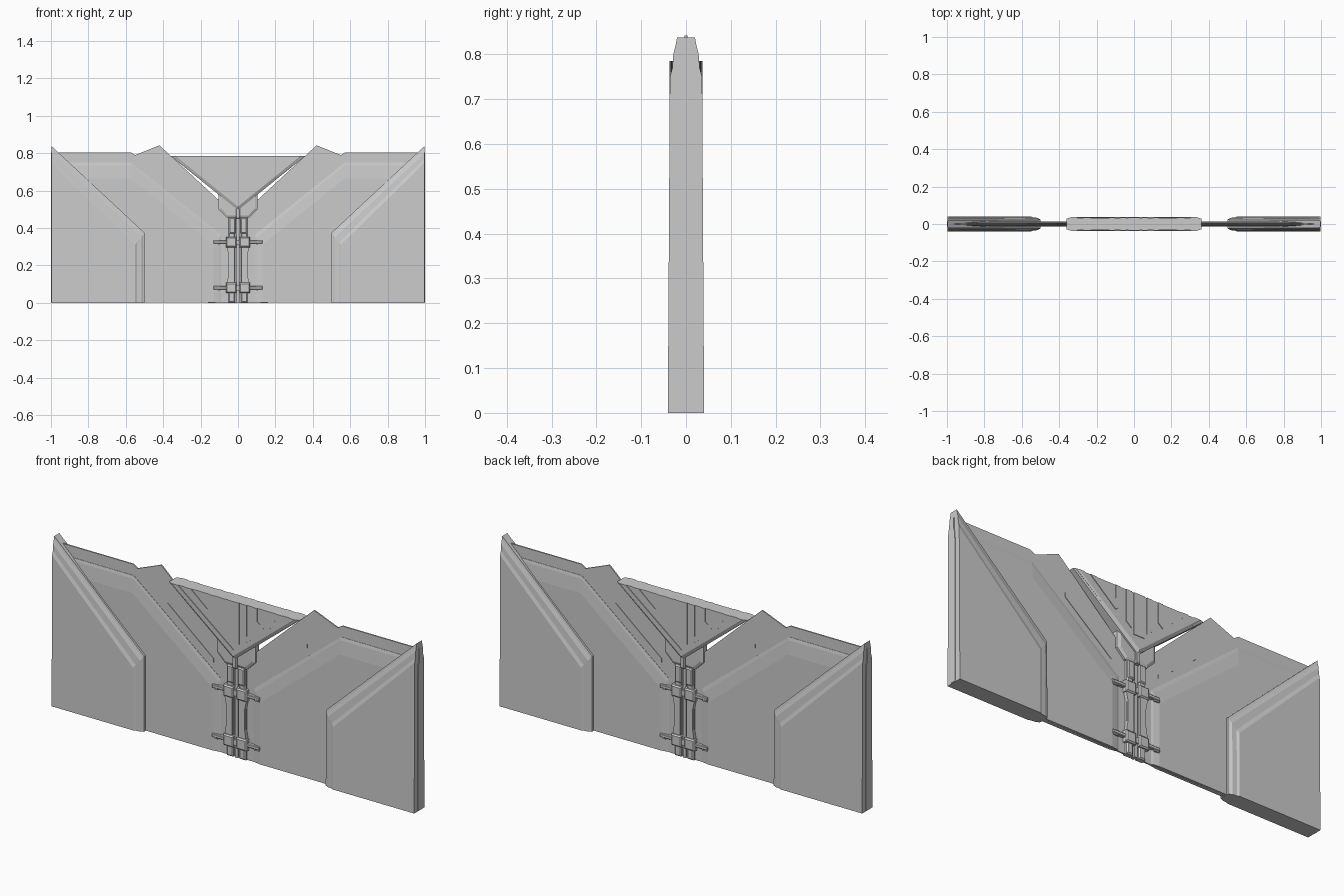
import bpy, bmesh


def loft(name, layers, flare=0.0, mirror=True):
    """Stack x-z outlines outward from y=0 on both faces; optionally mirror in x."""
    bm = bmesh.new()
    rings = [(p, -y) for p, y in reversed(layers)] + [(p, y) for p, y in layers]
    vs = []
    for pts, y in rings:
        s = 1 if y > 0 else -1
        vs.append([bm.verts.new((x, y + s * flare * (1 - z / 0.84), z)) for x, z in pts])
    n = len(vs[0])
    for a, b in zip(vs, vs[1:]):
        for i in range(n):
            j = (i + 1) % n
            bm.faces.new((a[i], a[j], b[j], b[i]))
    bm.faces.new(vs[0])
    bm.faces.new(vs[-1])
    bmesh.ops.recalc_face_normals(bm, faces=bm.faces)
    me = bpy.data.meshes.new(name)
    bm.to_mesh(me)
    bm.free()
    ob = bpy.data.objects.new(name, me)
    bpy.context.collection.objects.link(ob)
    if mirror:
        ob.modifiers.new("mirror", 'MIRROR')
    return ob


def box(name, x0, x1, z0, z1, y, c=0.0, mirror=True):
    """Block symmetric in y with an optional chamfer round its faces."""
    def rect(d):
        return [(x0 + d, z0 + d), (x1 - d, z0 + d), (x1 - d, z1 - d), (x0 + d, z1 - d)]
    layers = [(rect(0), y - c)] + ([(rect(c), y)] if c else [])
    return loft(name, layers, mirror=mirror)


# thin wall sheet with the peaked, V-notched top
loft("wall_sheet", [([(-1, 0.004), (-0.05, 0), (-0.05, 0.5), (-0.42, 0.842), (-0.55, 0.79),
                      (-0.575, 0.805), (-1, 0.805)], 0.0035)])
box("centre_sheet", -0.06, 0.06, 0, 0.5, 0.0035, mirror=False)


# thicker lower wall, sloping back along its bent top edge
def wall(zt, xb, zb, xk=-0.57):
    return [(-1, 0.002), (xb, 0.002), (xb, zb), (xk, zt), (-1, zt)]


loft("wall_body", [(wall(0.75, -0.09, 0.365), 0.005),
                   (wall(0.735, -0.10, 0.35), 0.008),
                   (wall(0.665, -0.13, 0.31), 0.013)])
loft("wall_rib", [([(-0.385, 0.665), (-0.13, 0.455), (-0.13, 0.435), (-0.385, 0.645)], 0.006)])


# bulky end blocks with a stepped, bevelled border
def end(a, b, c):
    return [(-0.997, 0), (-a, 0), (-a, b), (-0.997, c)]


loft("end_block", [(end(0.50, 0.375, 0.838), 0.020),
                   (end(0.507, 0.365, 0.825), 0.022),
                   (end(0.517, 0.35, 0.80), 0.028),
                   (end(0.54, 0.325, 0.77), 0.030),
                   (end(0.55, 0.31, 0.748), 0.0355)], flare=0.005)

# hanging triangle: core, V frame and surface strips
T = 0.785
loft("triangle_core", [([(-0.35, T), (0, 0.51), (0.35, T)], 0.033)], mirror=False)
loft("triangle_frame", [
    ([(-0.36, T), (0, 0.495), (0.36, T), (0.305, T), (0, 0.545), (-0.305, T)], 0.028),
    ([(-0.335, T), (0, 0.515), (0.335, T), (0.305, T), (0, 0.545), (-0.305, T)], 0.037)],
    mirror=False)
box("triangle_centre_strip", -0.03, 0.03, 0.58, T, 0.036, mirror=False)
loft("triangle_side_strip", [([(0.042, T), (0.042, 0.605), (0.072, 0.63), (0.072, T)], 0.036)])
loft("triangle_bent_strip", [([(0.105, T), (0.105, 0.685), (0.13, 0.665), (0.27, T), (0.235, T),
                               (0.145, 0.71), (0.13, 0.72), (0.13, T)], 0.036)])

# socket under the triangle tip
loft("socket", [([(-0.105, 0.585), (-0.105, 0.5), (-0.06, 0.455), (0.06, 0.455),
                  (0.105, 0.5), (0.105, 0.585), (0, 0.5)], 0.014),
                ([(-0.09, 0.57), (-0.09, 0.505), (-0.055, 0.468), (0.055, 0.468),
                  (0.09, 0.505), (0.09, 0.57), (0, 0.495)], 0.02)], mirror=False)
box("socket_pin", -0.012, 0.012, 0.45, 0.51, 0.03, 0.004, mirror=False)

# paired centre posts with collars and side arms
box("post", 0.016, 0.052, 0, 0.46, 0.017, 0.006)
box("post_head", 0.013, 0.048, 0.37, 0.455, 0.023, 0.005)
loft("post_sleeve", [([(0.018, 0.11), (0.058, 0.11), (0.05, 0.16), (0.05, 0.25),
                       (0.06, 0.30), (0.018, 0.30)], 0.021)])
box("centre_rail", -0.008, 0.008, 0, 0.46, 0.012, mirror=False)
for z, tag in ((0.325, "upper"), (0.08, "lower")):
    box(tag + "_collar", 0.008, 0.064, z - 0.028, z + 0.028, 0.028, 0.006)
    box(tag + "_bridge", -0.02, 0.02, z - 0.015, z + 0.012, 0.022, mirror=False)
    box(tag + "_arm", 0.06, 0.13, z - 0.008, z + 0.009, 0.02, 0.003)
    box(tag + "_arm_foot", 0.10, 0.128, z - 0.014, z + 0.006, 0.017)
